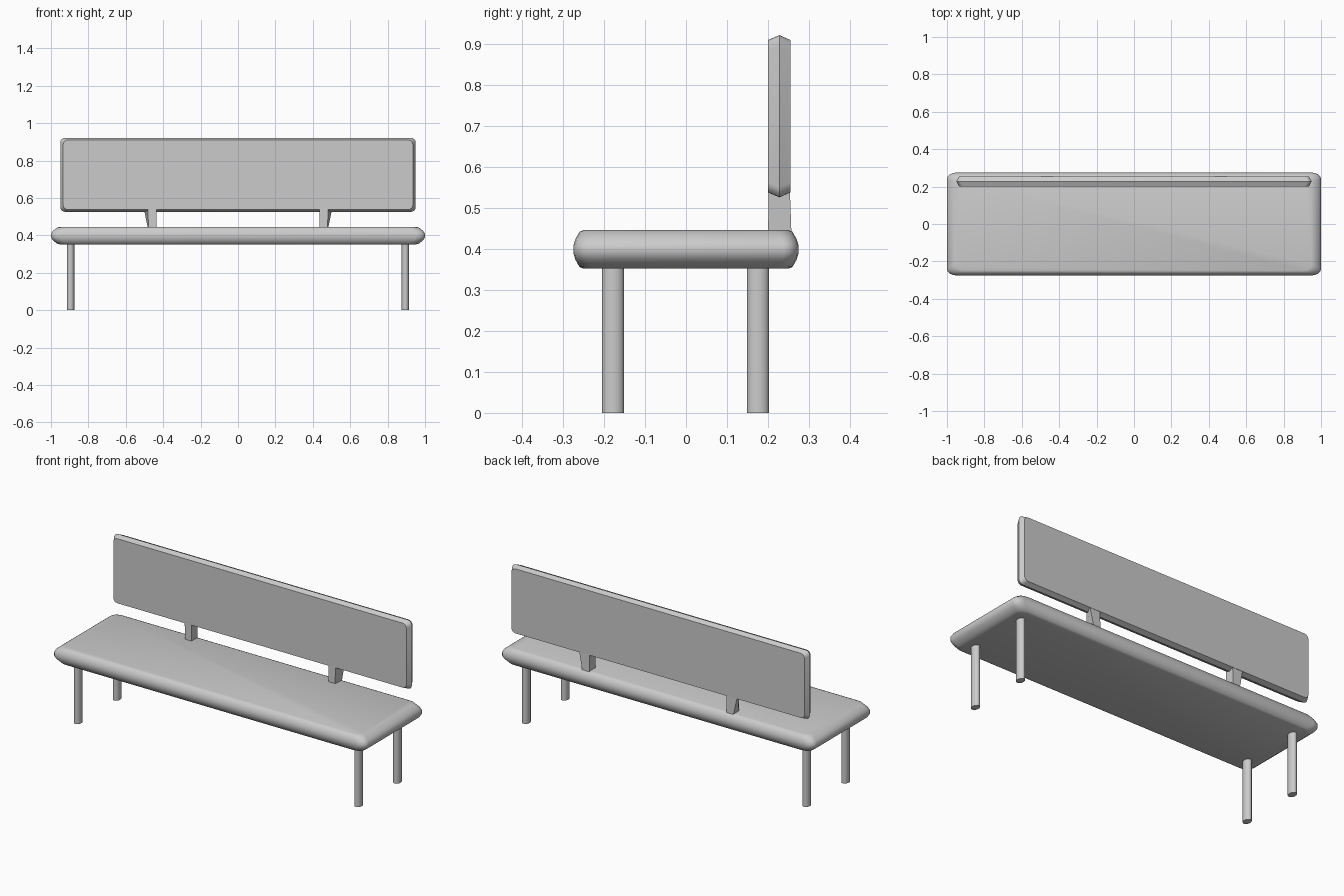
import bpy, bmesh
from math import sin, cos, pi, radians

if "Cube" in bpy.data.objects:
    bpy.data.objects.remove(bpy.data.objects["Cube"])


def finish(name, bm, angle):
    bmesh.ops.recalc_face_normals(bm, faces=bm.faces[:])
    me = bpy.data.meshes.new(name)
    bm.to_mesh(me)
    bm.free()
    ob = bpy.data.objects.new(name, me)
    bpy.context.collection.objects.link(ob)
    bpy.ops.object.select_all(action='DESELECT')
    ob.select_set(True)
    bpy.context.view_layer.objects.active = ob
    bpy.ops.object.shade_smooth_by_angle(angle=radians(angle))
    return ob


def rounded_rect(hx, hy, rx, ry, seg=4):
    pts = []
    for k, (sx, sy) in enumerate([(1, 1), (-1, 1), (-1, -1), (1, -1)]):
        for i in range(seg + 1):
            a = (k + i / seg) * pi / 2
            pts.append((sx * (hx - rx) + rx * cos(a), sy * (hy - ry) + ry * sin(a)))
    return pts


def loft(name, rings, angle=40):
    bm = bmesh.new()
    loops = [[bm.verts.new(p) for p in r] for r in rings]
    n = len(loops[0])
    for a, b in zip(loops, loops[1:]):
        for i in range(n):
            j = (i + 1) % n
            bm.faces.new((a[i], a[j], b[j], b[i]))
    bm.faces.new(loops[0])
    bm.faces.new(loops[-1])
    return finish(name, bm, angle)


# Cushioned seat: stacked rounded outlines
seat_levels = [(0.95, 0.25, 0.352), (0.967, 0.26, 0.356), (0.99, 0.27, 0.374),
               (1.0, 0.275, 0.39), (1.0, 0.275, 0.408), (0.99, 0.27, 0.424),
               (0.967, 0.26, 0.442), (0.95, 0.25, 0.446)]
loft("seat", [[(x, y, z) for x, y in rounded_rect(hx, hy, 0.05, 0.035)]
              for hx, hy, z in seat_levels])

# Backrest panel with a ridged edge
back_levels = [(0.935, 0.186, 0.2), (0.95, 0.198, 0.228), (0.935, 0.186, 0.255)]
loft("backrest", [[(x, y, 0.724 + z) for x, z in rounded_rect(hx, hz, 0.025, 0.025)]
                  for hx, hz, y in back_levels], 20)

for side, s in (("left", -1), ("right", 1)):
    # Backrest supports, flaring outward towards the top
    loft(side + "_back_support",
         [[(s * 0.437, 0.2, 0.42), (s * 0.478, 0.2, 0.42),
           (s * 0.478, 0.258, 0.42), (s * 0.437, 0.258, 0.42)],
          [(s * 0.437, 0.202, 0.56), (s * 0.482, 0.202, 0.56),
           (s * 0.507, 0.253, 0.56), (s * 0.437, 0.253, 0.56)]], 20)
    # Oval legs
    for place, y in (("front", -0.178), ("rear", 0.176)):
        loft(f"{place}_{side}_leg",
             [[(s * 0.895 + 0.02 * cos(i * pi / 8), y + 0.027 * sin(i * pi / 8), z)
               for i in range(16)] for z in (0, 0.37)])
